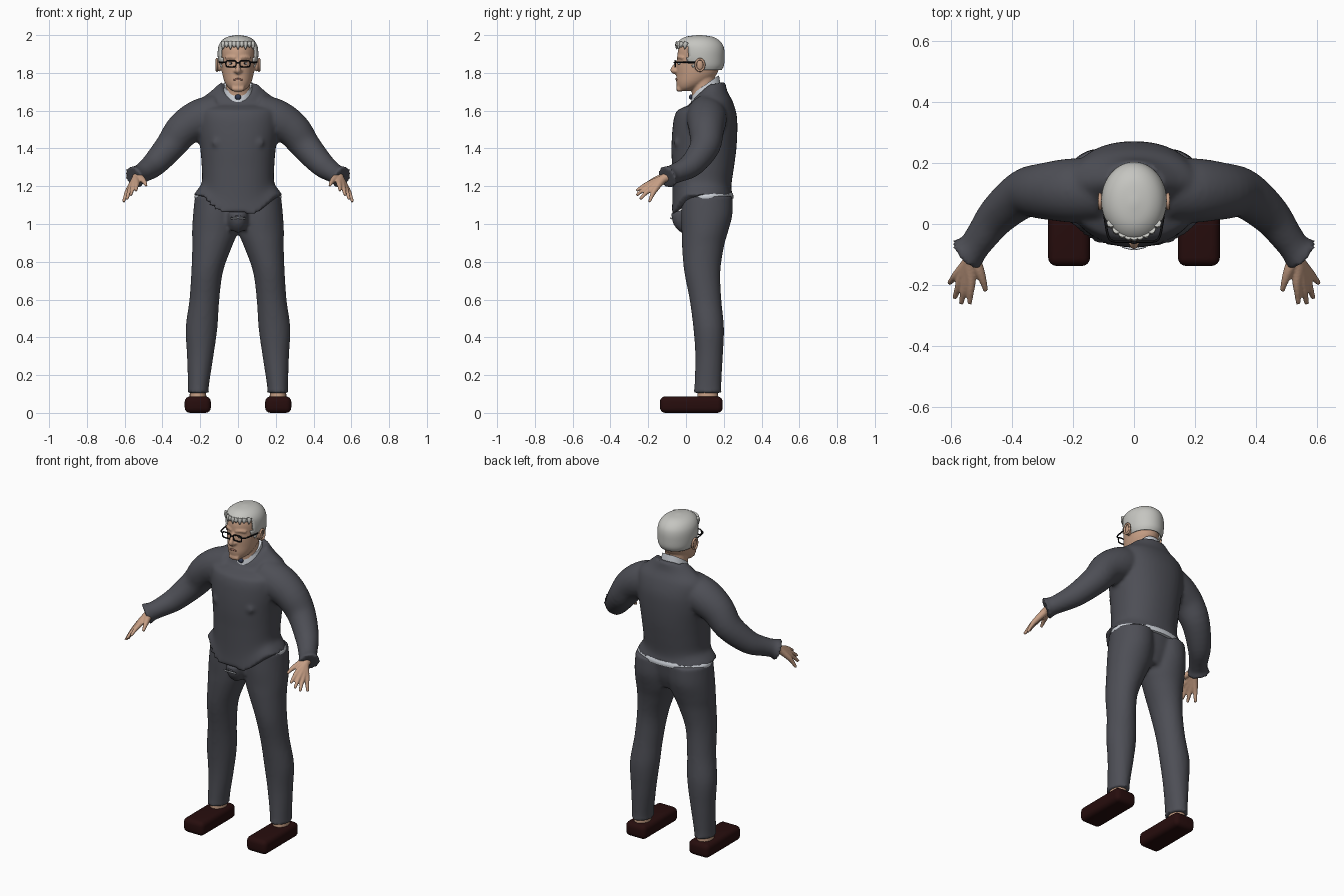
import bpy, bmesh, math
from mathutils import Vector, Matrix

cube = bpy.data.objects.get("Cube")
if cube:
    bpy.data.objects.remove(cube, do_unlink=True)


def material(name, rgb):
    m = bpy.data.materials.new(name)
    m.use_nodes = True
    m.diffuse_color = (*rgb, 1)
    bsdf = next(n for n in m.node_tree.nodes if n.type == 'BSDF_PRINCIPLED')
    bsdf.inputs["Base Color"].default_value = (*rgb, 1)
    bsdf.inputs["Roughness"].default_value = 0.8
    return m


WOOL = material("charcoal_wool", (0.075, 0.077, 0.092))
SKIN = material("skin", (0.56, 0.34, 0.23))
HAIR = material("grey_hair", (0.56, 0.56, 0.53))
SHOE = material("dark_maroon", (0.02, 0.004, 0.004))
BLACK = material("black_frame", (0.006, 0.006, 0.007))
WHITE = material("shirt_white", (0.62, 0.65, 0.7))
LIP = material("lip", (0.32, 0.15, 0.11))
NAVY = material("navy_knot", (0.03, 0.04, 0.08))


def interpolate(rows, k=4):
    """Catmull-Rom refinement of a list of equal-length tuples."""
    out = []
    for i in range(len(rows) - 1):
        a, b, c, d = (rows[max(i - 1, 0)], rows[i], rows[i + 1], rows[min(i + 2, len(rows) - 1)])
        for j in range(k):
            t = j / k
            out.append([q + 0.5 * t * (r - p + t * (2*p - 5*q + 4*r - s + t * (3*(q - r) + s - p)))
                        for p, q, r, s in zip(a, b, c, d)])
    return out + [list(rows[-1])]


def skin_rings(bm, rings, caps=True):
    vs = [[bm.verts.new(p) for p in ring] for ring in rings]
    n = len(vs[0])
    for a, b in zip(vs, vs[1:]):
        for i in range(n):
            bm.faces.new((a[i], a[(i + 1) % n], b[(i + 1) % n], b[i]))
    if caps:
        bm.faces.new(vs[0][::-1])
        bm.faces.new(vs[-1])


def loft(bm, rows, n=40, power=2.0, caps=True, side=1):
    """Rows of (z, half width, centre y, half depth, centre x)."""
    def ring(z, rx, cy, ry, cx=0):
        pts = []
        for i in range(n):
            a = math.tau * i / n
            c, s = math.cos(a), math.sin(a)
            pts.append((side * cx + rx * math.copysign(abs(c) ** (2 / power), c),
                        cy + ry * math.copysign(abs(s) ** (2 / power), s), z))
        return pts
    skin_rings(bm, [ring(*r) for r in interpolate(rows)], caps)


def tube(bm, path, side=1, n=14, ref=None, k=4):
    """Path of (x, y, z, radius)."""
    pts = interpolate([(side * x, y, z, r) for x, y, z, r in path], k)
    pos = [Vector(p[:3]) for p in pts]
    if ref is None:
        d = pos[-1] - pos[0]
        axis = min(range(3), key=lambda i: abs(d[i]))
        ref = Vector([float(i == axis) for i in range(3)])
    rings = []
    for i, p in enumerate(pos):
        t = pos[min(i + 1, len(pos) - 1)] - pos[max(i - 1, 0)]
        u = t.cross(ref).normalized()
        v = t.cross(u).normalized()
        rings.append([p + pts[i][3] * (math.cos(math.tau * j / n) * u + math.sin(math.tau * j / n) * v)
                      for j in range(n)])
    skin_rings(bm, rings)


def ball(bm, centre, size):
    bmesh.ops.create_uvsphere(bm, u_segments=16, v_segments=10, radius=1,
                              matrix=Matrix.Translation(centre) @ Matrix.Diagonal((*size, 1)))


def finish(name, bm, mat, voxel=0, smooth=0):
    bmesh.ops.recalc_face_normals(bm, faces=bm.faces[:])
    me = bpy.data.meshes.new(name)
    bm.to_mesh(me)
    bm.free()
    me.materials.append(mat)
    me.shade_smooth()
    me.set_sharp_from_angle(angle=math.radians(50))
    ob = bpy.data.objects.new(name, me)
    bpy.context.scene.collection.objects.link(ob)
    if voxel:
        rm = ob.modifiers.new("fuse", 'REMESH')
        rm.mode, rm.voxel_size, rm.use_smooth_shade = 'VOXEL', voxel, True
        sm = ob.modifiers.new("relax", 'SMOOTH')
        sm.factor, sm.iterations = 0.5, smooth
    return ob


def clamp(v):
    return max(0.0, min(1.0, v))


# Sweater: torso with a low front neckline and pointed front hem, plus sleeves
bm = bmesh.new()
loft(bm, [(1.155, .236, .085, .165), (1.18, .217, .083, .158), (1.22, .192, .085, .157),
          (1.3, .192, .09, .164), (1.4, .2, .095, .172), (1.5, .215, .1, .172),
          (1.58, .22, .105, .163), (1.65, .21, .115, .132), (1.7, .15, .12, .1),
          (1.75, .095, .118, .09)], power=2.2)
for v in bm.verts:
    if v.co.z < 1.3:
        v.co.z -= .13 * (1.3 - v.co.z) / .145 * clamp((.03 - v.co.y) / .08) * clamp(1 - (v.co.x / .21) ** 2)
    elif v.co.z > 1.6:
        v.co.z -= .1 * (v.co.z - 1.6) / .15 * clamp((.13 - v.co.y) / .1)
for s in (1, -1):
    tube(bm, [(.1, .11, 1.59, .1), (.2, .11, 1.555, .106), (.29, .108, 1.5, .094), (.36, .1, 1.41, .08),
              (.445, .032, 1.315, .066), (.5, -.04, 1.275, .054), (.53, -.08, 1.258, .052),
              (.552, -.102, 1.246, .066)], s, n=24)
    ball(bm, (s * .11, -.038, 1.43), (.03, .026, .03))
finish("sweater", bm, WOOL, .011, 4)

# Trousers
bm = bmesh.new()
for s in (1, -1):
    loft(bm, [(.105, .06, .115, .077, .21), (.135, .055, .115, .071, .21), (.3, .07, .122, .073, .2),
              (.45, .084, .12, .081, .193), (.6, .079, .103, .084, .178), (.75, .084, .086, .096, .163),
              (.88, .105, .09, .111, .137), (.96, .121, .1, .123, .122), (1.05, .122, .11, .136, .116),
              (1.15, .117, .112, .134, .111)], n=32, side=s)
loft(bm, [(.97, .12, .1, .09), (1.05, .2, .105, .115), (1.15, .2, .11, .125)])
tube(bm, [(0, -.03, 1.07, .05), (0, -.02, 1.02, .052), (0, .01, .98, .045)])
finish("trousers", bm, WOOL, .011, 4)

# Shirt tail showing below the hem, and the belt buckle
bm = bmesh.new()
loft(bm, [(1.135, .229, .108, .142), (1.15, .23, .108, .143), (1.165, .22, .108, .138)])
finish("waistband", bm, WHITE)
bm = bmesh.new()
tube(bm, [(-.038, -.074, 1.028, .004), (0, -.082, 1.032, .004), (.038, -.074, 1.028, .004)], n=8)
finish("buckle", bm, WHITE)

# Shirt collar and tie knot
bm = bmesh.new()
loft(bm, [(1.62, .085, .11, .085), (1.7, .08, .108, .08), (1.785, .073, .105, .07)])
for v in bm.verts:
    v.co.z -= .085 * clamp((v.co.z - 1.6) / .18) * clamp((.17 - v.co.y) / .12)
finish("collar", bm, WHITE)
bm = bmesh.new()
ball(bm, (0, .026, 1.672), (.017, .01, .014))
finish("tie_knot", bm, NAVY)

# Head with neck, nose, brows and ears
bm = bmesh.new()
loft(bm, [(1.703, .025, -.008, .028), (1.72, .05, .01, .056), (1.75, .07, .034, .086), (1.79, .082, .055, .106),
          (1.83, .087, .062, .113), (1.87, .09, .067, .113), (1.92, .09, .07, .112),
          (1.96, .078, .072, .092), (1.985, .04, .075, .05)])
loft(bm, [(1.64, .064, .095, .062), (1.72, .064, .092, .062), (1.8, .064, .09, .062)])
tube(bm, [(0, -.04, 1.868, .009), (0, -.056, 1.84, .011), (0, -.07, 1.813, .014), (0, -.05, 1.803, .012)])
tube(bm, [(-.03, -.033, 1.717, .014), (0, -.037, 1.716, .016), (.03, -.033, 1.717, .014)])
for s in (1, -1):
    ball(bm, (s * .014, -.054, 1.81), (.009, .012, .009))
    tube(bm, [(.014, -.042, 1.88, .008), (.04, -.034, 1.884, .008), (.065, -.014, 1.878, .008)], s)
    ball(bm, (s * .1, .07, 1.84), (.014, .024, .034))
finish("head", bm, SKIN, .006, 2)

# Ear rims
for s in (1, -1):
    bm = bmesh.new()
    loop = [(.112, .074 + .023 * math.cos(a), 1.842 + .031 * math.sin(a), .006)
            for a in [math.tau * i / 10 for i in range(11)]]
    tube(bm, loop, s, n=8, ref=Vector((1, 0, 0)), k=2)
    finish("ear_rim_left" if s > 0 else "ear_rim_right", bm, SKIN)

# Hair shell cut open over the face
bm = bmesh.new()
loft(bm, [(1.815, .09, .092, .097), (1.84, .101, .086, .115), (1.88, .107, .078, .126), (1.92, .107, .075, .128),
          (1.95, .1, .071, .123), (1.975, .082, .07, .102), (1.992, .052, .07, .068), (2.0, .008, .07, .01)],
     n=48, caps=False)
bmesh.ops.holes_fill(bm, edges=[e for e in bm.edges if e.is_boundary and e.verts[0].co.z > 1.99], sides=0)
face_area = [f for f in bm.faces if f.calc_center_median().z < 1.945
             and f.calc_center_median().y < (.035 if f.calc_center_median().z < 1.845 else .008)]
bmesh.ops.delete(bm, geom=face_area, context='FACES')
hair = finish("hair", bm, HAIR)
shell = hair.modifiers.new("thickness", 'SOLIDIFY')
shell.thickness, shell.offset = .01, -1

# Ragged fringe along the hairline
bm = bmesh.new()
for i in range(-4, 5):
    x = i * .019
    y = .071 - .123 * math.sqrt(1 - (x / .1) ** 2)
    tube(bm, [(x, y + .012, 1.962, .014), (x * 1.03, y + .005, 1.946, .011),
              (x * 1.06, y + .002, 1.925 + .01 * (i % 2), .002)], n=8)
finish("fringe", bm, HAIR)

# Eyes, mouth and glasses
bm = bmesh.new()
tube(bm, [(-.024, -.044, 1.763, .004), (0, -.051, 1.767, .006), (.024, -.044, 1.763, .004)], n=8)
finish("mouth", bm, LIP)
eyes, pupils, frame = bmesh.new(), bmesh.new(), bmesh.new()
for s in (1, -1):
    ball(eyes, (s * .036, -.032, 1.85), (.013, .011, .007))
    ball(pupils, (s * .036, -.041, 1.85), (.005, .004, .005))
    rim = []
    for i in range(17):
        a = math.tau * i / 16
        c, t = math.cos(a), math.sin(a)
        rim.append((.037 + .027 * math.copysign(abs(c) ** .5, c), -.058,
                    1.848 + .017 * math.copysign(abs(t) ** .5, t), .0038))
    tube(frame, rim, s, n=8, ref=Vector((0, 1, 0)), k=2)
    tube(frame, [(.064, -.058, 1.857, .004), (.085, -.04, 1.857, .004), (.1, .05, 1.857, .004)], s, n=8)
tube(frame, [(-.011, -.058, 1.852, .004), (0, -.062, 1.854, .004), (.011, -.058, 1.852, .004)], n=8)
finish("eyes", eyes, WHITE)
finish("pupils", pupils, BLACK)
finish("glasses", frame, BLACK)

# Hands, feet and shoes
knuckles = [(.535, -.188, 1.217), (.553, -.19, 1.203), (.568, -.181, 1.19), (.58, -.165, 1.18)]
tips = [(.54, -.262, 1.176), (.568, -.262, 1.152), (.589, -.243, 1.131), (.607, -.194, 1.117)]
for s, label in ((1, "left"), (-1, "right")):
    bm = bmesh.new()
    for k, t in zip(knuckles, tips):
        mid = [(a + b) / 2 for a, b in zip(k, t)]
        tube(bm, [(.53, -.08, 1.258, .026), (.54, -.12, 1.24, .022), (*k, .0155),
                  (mid[0], mid[1], mid[2] + .004, .0115), (*t, .008)], s, n=12)
    tube(bm, [(.53, -.1, 1.255, .02), (.51, -.15, 1.238, .018), (.495, -.19, 1.222, .012),
              (.487, -.22, 1.204, .008)], s, n=12)
    finish(label + "_hand", bm, SKIN, .005, 2)

    bm = bmesh.new()
    loft(bm, [(.05, .046, .115, .056, .212), (.09, .044, .115, .054, .212), (.15, .04, .115, .05, .212)],
         n=20, side=s)
    finish(label + "_ankle", bm, SKIN)

    bm = bmesh.new()
    bmesh.ops.create_cube(bm, size=1, matrix=Matrix.Translation((s * .213, .028, .0435))
                          @ Matrix.Diagonal((.138, .332, .087, 1)))
    bmesh.ops.bevel(bm, geom=bm.edges[:], offset=.028, segments=4, profile=.5, affect='EDGES')
    finish(label + "_shoe", bm, SHOE)
